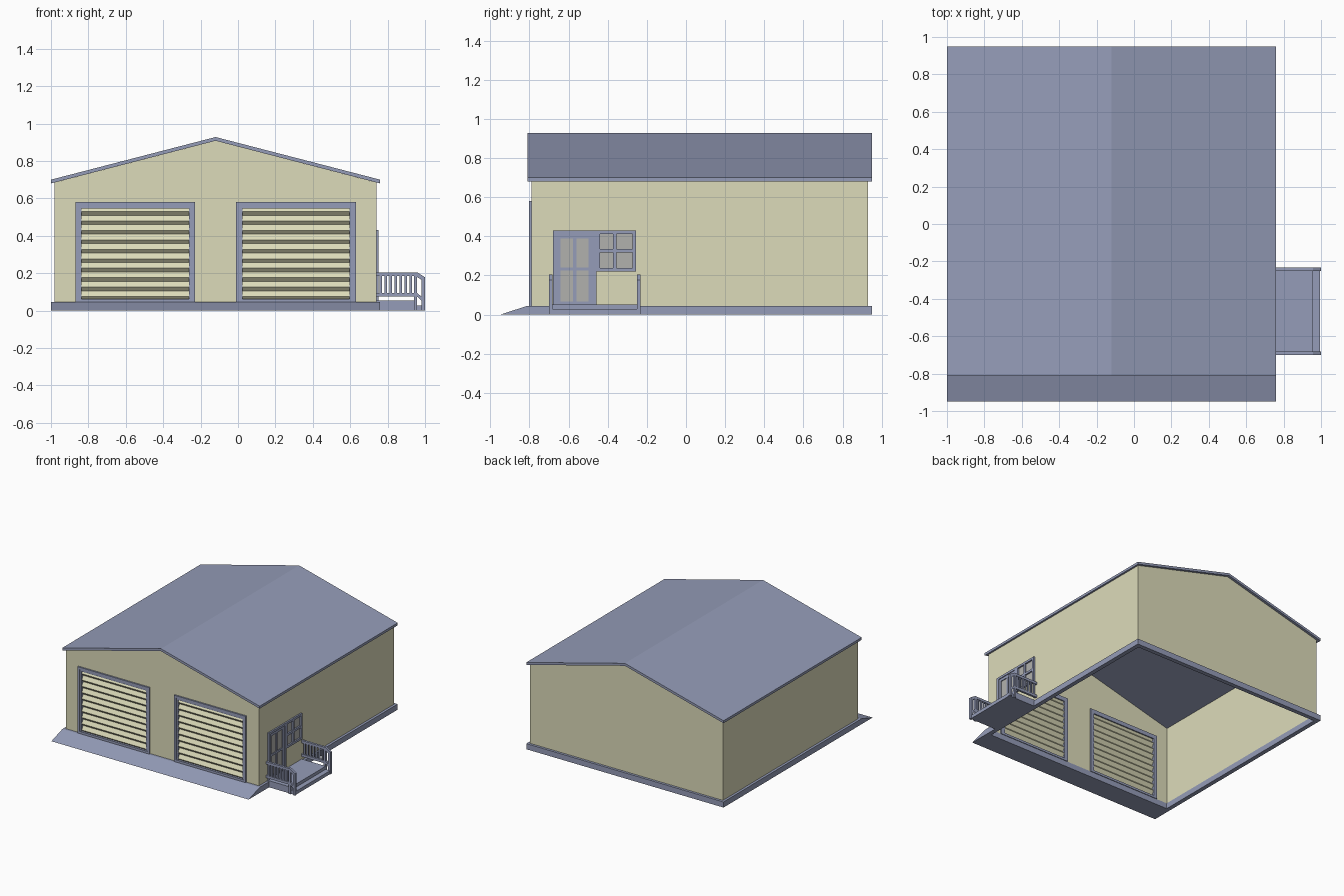
import bpy, bmesh
from mathutils import Vector

if "Cube" in bpy.data.objects:
    bpy.data.objects.remove(bpy.data.objects["Cube"])


def material(name, col):
    m = bpy.data.materials.new(name)
    m.diffuse_color = (*col, 1)
    m.use_nodes = True
    m.node_tree.nodes["Principled BSDF"].inputs["Base Color"].default_value = m.diffuse_color
    return m


CREAM = material("cream", (0.72, 0.71, 0.49))
BLUE = material("slate_blue", (0.30, 0.335, 0.48))
GLASS = material("glass", (0.44, 0.44, 0.42))


def solid(bm, pts, axis, a, b):
    """Extrude a 2D profile along axis: 'x' takes (y, z), 'y' takes (x, z), 'z' takes (x, y)."""
    place = {"x": lambda p: (a, p[0], p[1]),
             "y": lambda p: (p[0], a, p[1]),
             "z": lambda p: (p[0], p[1], a)}[axis]
    face = bm.faces.new([bm.verts.new(place(p)) for p in pts])
    new = bmesh.ops.extrude_face_region(bm, geom=[face], use_keep_orig=True)["geom"]
    d = Vector([(b - a) * (axis == k) for k in "xyz"])
    bmesh.ops.translate(bm, vec=d, verts=[v for v in new if isinstance(v, bmesh.types.BMVert)])


def rect(u0, u1, v0, v1):
    return [(u0, v0), (u1, v0), (u1, v1), (u0, v1)]


def part(name, mat, axis, pieces):
    """One object from several (profile, start, end) extrusions along the same axis."""
    bm = bmesh.new()
    for pts, a, b in pieces:
        solid(bm, pts, axis, a, b)
    bmesh.ops.recalc_face_normals(bm, faces=bm.faces)
    me = bpy.data.meshes.new(name)
    bm.to_mesh(me)
    bm.free()
    me.materials.append(mat)
    ob = bpy.data.objects.new(name, me)
    bpy.context.collection.objects.link(ob)
    return ob


def border(u0, u1, v0, v1, w):
    """Four bars around a rectangle."""
    return [rect(u0, u0 + w, v0, v1), rect(u1 - w, u1, v0, v1),
            rect(u0 + w, u1 - w, v0, v0 + w), rect(u0 + w, u1 - w, v1 - w, v1)]


BASE = 0.045
RIDGE = -0.12
DOORS = [(-0.87, -0.23), (-0.01, 0.63)]

# Foundation rim, open underneath, and the entry ramp
part("foundation", BLUE, "z", [(p, 0, BASE) for p in border(-1, 0.76, -0.81, 0.95, 0.035)])
part("ramp", BLUE, "x", [([(-0.95, 0), (-0.81, 0), (-0.81, BASE)], -1, 0.76)])

# Gable roof
part("roof", BLUE, "y", [([(-1, 0.68), (RIDGE, 0.908), (0.76, 0.68), (0.76, 0.70),
                           (RIDGE, 0.928), (-1, 0.70)], -0.81, 0.95)])

# Walls, notched around the openings
gable = [(0.74, 0.685), (RIDGE, 0.908), (-0.98, 0.685)]
front = [(-0.98, BASE)]
for x0, x1 in DOORS:
    a, b = x0 + 0.02, x1 - 0.02
    front += [(a, BASE), (a, 0.56), (b, 0.56), (b, BASE)]
front += [(0.74, BASE)] + gable
part("front_wall", CREAM, "y", [(front, -0.79, -0.78)])
part("back_wall", CREAM, "y", [([(-0.98, BASE), (0.74, BASE)] + gable, 0.92, 0.93)])
part("left_wall", CREAM, "x", [(rect(-0.78, 0.92, BASE, 0.685), -0.98, -0.97)])
side = [(-0.78, BASE), (-0.67, BASE), (-0.67, 0.42), (-0.27, 0.42), (-0.27, 0.23),
        (-0.47, 0.23), (-0.47, BASE), (0.92, BASE), (0.92, 0.685), (-0.78, 0.685)]
part("right_wall", CREAM, "x", [(side, 0.73, 0.74)])

# Garage doors: frame plus ribbed shutter
N, Z0, Z1 = 10, 0.055, 0.56
pitch = (Z1 - Z0) / N
ribs = []
for i in range(N):
    z = Z0 + i * pitch
    ribs += [(-0.778, z), (-0.796, z + 0.4 * pitch)]
ribs.append((-0.778, Z1))
profile = ribs + [(y + 0.006, z) for y, z in reversed(ribs)]
for (x0, x1), label in zip(DOORS, ("left", "right")):
    outer = [(p, -0.802, -0.77) for p in border(x0, x1, BASE, 0.58, 0.018)]
    inner = [(p, -0.797, -0.77) for p in border(x0 + 0.018, x1 - 0.018, BASE, 0.562, 0.015)]
    part(label + "_garage_frame", BLUE, "y", outer + inner)
    part(label + "_garage_shutter", CREAM, "x", [(profile, x0 + 0.03, x1 - 0.03)])

# Side door with glazed leaf
frame = [rect(-0.68, -0.662, BASE, 0.43), rect(-0.475, -0.458, BASE, 0.43),
         rect(-0.662, -0.475, 0.412, 0.43)]
leaf = border(-0.662, -0.475, BASE, 0.412, 0.022)
leaf += [rect(-0.577, -0.56, 0.067, 0.39), rect(-0.64, -0.577, 0.225, 0.242),
         rect(-0.56, -0.497, 0.225, 0.242)]
part("side_door_frame", BLUE, "x", [(p, 0.725, 0.752) for p in frame])
part("side_door_leaf", BLUE, "x", [(p, 0.73, 0.746) for p in leaf])
part("side_door_glass", GLASS, "x", [(rect(-0.65, -0.485, 0.06, 0.40), 0.735, 0.74)])

# Four-pane window beside the door
sash = border(-0.458, -0.255, 0.22, 0.43, 0.018)
sash += [rect(-0.372, -0.356, 0.238, 0.412), rect(-0.44, -0.372, 0.317, 0.335),
         rect(-0.356, -0.273, 0.317, 0.335)]
part("window_frame", BLUE, "x", [(p, 0.725, 0.752) for p in sash])
part("window_glass", GLASS, "x", [(rect(-0.45, -0.265, 0.23, 0.42), 0.735, 0.74)])

# Porch deck with a lower front step
part("porch_deck", BLUE, "y", [([(0.74, 0), (0.995, 0), (0.995, 0.028), (0.955, 0.028),
                                 (0.955, 0.053), (0.74, 0.053)], -0.69, -0.245)])

# Railings on both porch ends
rail = [rect(0.74, 0.957, 0.185, 0.205), rect(0.74, 0.94, 0.075, 0.095),
        rect(0.94, 0.957, 0, 0.185), rect(0.98, 1.0, 0, 0.165),
        [(0.957, 0.18), (0.98, 0.165), (1.0, 0.165), (1.0, 0.178), (0.957, 0.205)],
        [(0.957, 0.075), (0.98, 0.055), (0.98, 0.075), (0.957, 0.095)]]
balusters = [rect(x, x + 0.013, 0.095, 0.185) for x in [0.757 + 0.0265 * i for i in range(7)]]
for label, y in (("front", -0.70), ("rear", -0.25)):
    part(label + "_porch_railing", BLUE, "y",
         [(p, y, y + 0.018) for p in rail] + [(p, y + 0.003, y + 0.015) for p in balusters])
